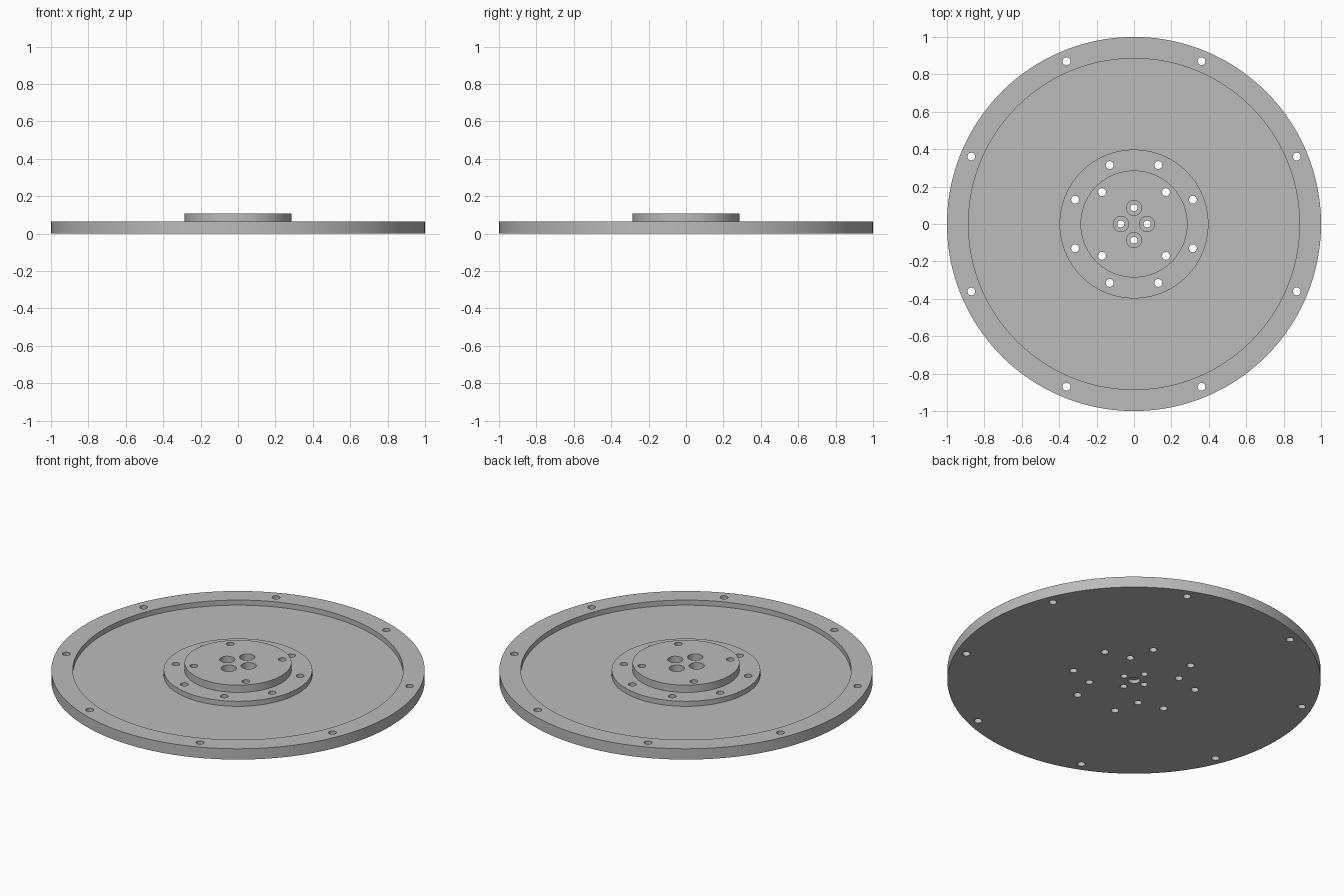
import bpy
import bmesh
from math import cos, sin, pi, radians

cube = bpy.data.objects.get("Cube")
if cube:
    bpy.data.objects.remove(cube, do_unlink=True)

# Key sizes
RIM_R, RECESS_R, FLANGE_R, HUB_R = 1.0, 0.885, 0.398, 0.286
FLOOR_Z, PLATE_Z, HUB_Z = 0.034, 0.064, 0.107
HOLE_R, BORE_R = 0.021, 0.041
BELOW, ABOVE = -0.05, 0.16

# Material
grey = bpy.data.materials.new("machined grey")
grey.use_nodes = True
colour = (0.5, 0.5, 0.5, 1)
grey.diffuse_color = colour
grey.node_tree.nodes["Principled BSDF"].inputs["Base Color"].default_value = colour


def lathe(bm, profile, sides, cx=0, cy=0):
    """Closed turned solid from (radius, z) points, bottom to top."""
    rings = []
    for r, z in profile:
        rings.append([bm.verts.new((cx + r * cos(2 * pi * i / sides),
                                    cy + r * sin(2 * pi * i / sides), z))
                      for i in range(sides)])
    for low, high in zip(rings, rings[1:]):
        for i in range(sides):
            j = (i + 1) % sides
            bm.faces.new((low[i], low[j], high[j], high[i]))
    bm.faces.new(rings[0][::-1])
    bm.faces.new(rings[-1])


def make_object(name, bm):
    mesh = bpy.data.meshes.new(name)
    bm.to_mesh(mesh)
    bm.free()
    mesh.materials.append(grey)
    obj = bpy.data.objects.new(name, mesh)
    bpy.context.collection.objects.link(obj)
    return obj


# Turned body: rim, recessed web, flange and raised hub
bm = bmesh.new()
lathe(bm, [(RIM_R, 0), (RIM_R, PLATE_Z), (RECESS_R, PLATE_Z),
           (RECESS_R, FLOOR_Z), (FLANGE_R, FLOOR_Z), (FLANGE_R, PLATE_Z),
           (HUB_R, PLATE_Z), (HUB_R, HUB_Z)], 160)
body = make_object("flanged_disc", bm)

# Bolt circles: (count, radius, first angle)
bm = bmesh.new()
for count, radius, start in ((8, 0.942, 22.5), (8, 0.341, 22.5), (4, 0.241, 45)):
    for k in range(count):
        a = radians(start + 360 * k / count)
        lathe(bm, [(HOLE_R, BELOW), (HOLE_R, ABOVE)], 24,
              radius * cos(a), radius * sin(a))

# Counterbored centre holes
for x, y in ((0.07, 0), (-0.07, 0), (0, 0.086), (0, -0.086)):
    lathe(bm, [(0.019, BELOW), (0.019, 0.055), (BORE_R, 0.055), (BORE_R, ABOVE)],
          32, x, y)

# Shallow locating pocket underneath
lathe(bm, [(0.032, BELOW), (0.032, 0.02)], 32)
cutter = make_object("hole_cutter", bm)
cutter.hide_render = True

# Drill all holes, then drop the cutter
bpy.context.view_layer.objects.active = body
body.select_set(True)
drill = body.modifiers.new("drill", "BOOLEAN")
drill.operation = "DIFFERENCE"
drill.solver = "EXACT"
drill.object = cutter
bpy.ops.object.modifier_apply(modifier=drill.name)
bpy.data.objects.remove(cutter, do_unlink=True)

bpy.ops.object.select_all(action="DESELECT")
body.select_set(True)
bpy.ops.object.shade_smooth_by_angle(angle=radians(30))
